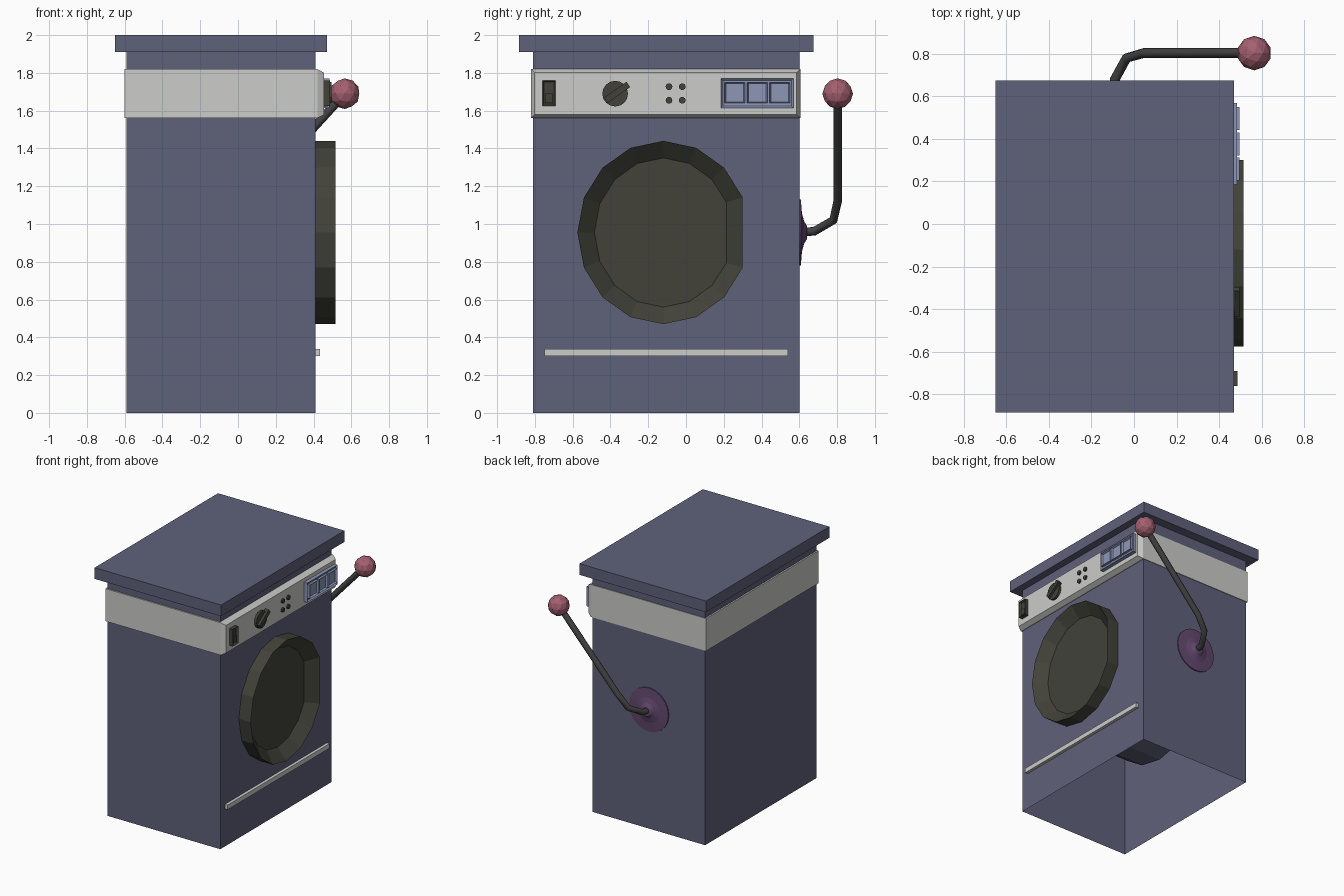
import bpy, bmesh, math
from mathutils import Vector, Matrix

cube = bpy.data.objects.get("Cube")
if cube:
    bpy.data.objects.remove(cube, do_unlink=True)


def material(name, r, g, b):
    lin = [((c / 255 + 0.055) / 1.055) ** 2.4 for c in (r, g, b)] + [1]
    m = bpy.data.materials.new(name)
    m.use_nodes = True
    m.diffuse_color = lin
    m.node_tree.nodes["Principled BSDF"].inputs["Base Color"].default_value = lin
    return m


NAVY = material("slate blue", 95, 97, 122)
GREY = material("light grey", 204, 204, 202)
DARK = material("dark olive", 66, 66, 58)
LILAC = material("pale blue", 140, 150, 182)
PINK = material("dusty pink", 164, 96, 112)
PURPLE = material("plum", 98, 72, 110)
STEEL = material("dark steel", 66, 66, 66)


def finish(bm, name, mat):
    bmesh.ops.recalc_face_normals(bm, faces=bm.faces)
    mesh = bpy.data.meshes.new(name)
    bm.to_mesh(mesh)
    bm.free()
    mesh.materials.append(mat)
    ob = bpy.data.objects.new(name, mesh)
    bpy.context.collection.objects.link(ob)
    return ob


def box_mesh(x, y, z):
    bm = bmesh.new()
    bmesh.ops.create_cube(bm, size=1)
    for v in bm.verts:
        v.co = Vector([(lo + hi) / 2 + c * (hi - lo) for c, (lo, hi) in zip(v.co, (x, y, z))])
    return bm


def box(name, mat, x, y, z):
    return finish(box_mesh(x, y, z), name, mat)


def facing(bm, axis, sign):
    bm.normal_update()
    return [f for f in bm.faces if f.normal[axis] * sign > 0.9]


def disc(name, mat, x, y, z, r, sides):
    """Short cylinder along x."""
    bm = bmesh.new()
    place = Matrix.Translation(((x[0] + x[1]) / 2, y, z)) @ Matrix.Rotation(math.pi / 2, 4, 'Y')
    bmesh.ops.create_cone(bm, cap_ends=True, segments=sides, radius1=r, radius2=r,
                          depth=x[1] - x[0], matrix=place)
    return finish(bm, name, mat)


# Cabinet, open underneath, with overhanging lid
bm = box_mesh((-0.59, 0.41), (-0.81, 0.60), (0, 1.92))
bmesh.ops.delete(bm, geom=facing(bm, 2, -1), context='FACES')
finish(bm, "cabinet", NAVY)
box("lid", NAVY, (-0.65, 0.47), (-0.885, 0.675), (1.91, 2.0))

# Wraparound band with a chamfered control face
bm = box_mesh((-0.602, 0.42), (-0.82, 0.605), (1.56, 1.82))
front = facing(bm, 0, 1)
bmesh.ops.inset_region(bm, faces=front, thickness=0.027)
bmesh.ops.translate(bm, verts=front[0].verts, vec=(0.035, 0, 0))
finish(bm, "control_band", GREY)
box("trim_strip", GREY, (0.40, 0.434), (-0.75, 0.54), (0.30, 0.337))

# Round door with a flat hinge side and a sunken middle
bm = bmesh.new()
angles = [i * math.pi / 8 for i in range(1, 16)]
ring = [bm.verts.new((0.405, -0.12 + 0.455 * math.cos(a), 0.955 + 0.485 * math.sin(a)))
        for a in angles]
base = bm.faces.new(ring)
body = bmesh.ops.extrude_face_region(bm, geom=[base])["geom"]
bmesh.ops.translate(bm, verts=[g for g in body if isinstance(g, bmesh.types.BMVert)], vec=(0.11, 0, 0))
bmesh.ops.recalc_face_normals(bm, faces=bm.faces)
pane = [g for g in body if isinstance(g, bmesh.types.BMFace)]
bmesh.ops.inset_region(bm, faces=pane, thickness=0.09)
bmesh.ops.translate(bm, verts=pane[0].verts, vec=(-0.08, 0, 0))
finish(bm, "door", DARK)
disc("tub", NAVY, (-0.35, 0.40), -0.12, 0.955, 0.53, 16)

# Power switch with a sunken rocker
bm = box_mesh((0.45, 0.486), (-0.76, -0.69), (1.625, 1.76))
front = facing(bm, 0, 1)
bmesh.ops.inset_region(bm, faces=front, thickness=0.013)
bmesh.ops.translate(bm, verts=front[0].verts, vec=(-0.015, 0, 0))
finish(bm, "power_switch", DARK)
box("switch_rocker", DARK, (0.45, 0.48), (-0.745, -0.705), (1.64, 1.69))

# Dial and its pointer
disc("dial", DARK, (0.45, 0.475), -0.375, 1.69, 0.068, 16)
bm = box_mesh((0.46, 0.495), (-0.06, 0.085), (-0.017, 0.017))
bmesh.ops.rotate(bm, verts=bm.verts, matrix=Matrix.Rotation(math.radians(35), 3, 'X'))
bmesh.ops.translate(bm, verts=bm.verts, vec=(0, -0.375, 1.69))
finish(bm, "dial_pointer", DARK)

# Four small buttons
for y in (-0.09, -0.02):
    for z in (1.655, 1.727):
        disc("button", DARK, (0.45, 0.468), y, z, 0.018, 10)

# Display with three framed windows
bm = box_mesh((0.45, 0.485), (0.185, 0.568), (1.615, 1.77))
front = facing(bm, 0, 1)
bmesh.ops.inset_region(bm, faces=front, thickness=0.015)
bmesh.ops.translate(bm, verts=front[0].verts, vec=(-0.01, 0, 0))
finish(bm, "display", LILAC)
for i in range(3):
    y = 0.258 + i * 0.119
    bm = box_mesh((0.46, 0.495), (y - 0.054, y + 0.054), (1.64, 1.75))
    front = facing(bm, 0, 1)
    bmesh.ops.inset_region(bm, faces=front, thickness=0.01)
    bmesh.ops.translate(bm, verts=front[0].verts, vec=(-0.015, 0, 0))
    finish(bm, "display_window", LILAC)

# Flared lever mount, turned around the y axis
bm = bmesh.new()
profile = [(0.175, 0.598), (0.175, 0.608), (0.10, 0.614), (0.06, 0.625), (0.035, 0.64), (0, 0.64)]
pts = [bm.verts.new((r, y, 0)) for r, y in profile]
edges = [bm.edges.new(p) for p in zip(pts, pts[1:])]
bmesh.ops.spin(bm, geom=pts + edges, cent=(0, 0, 0), axis=(0, 1, 0),
               angle=math.tau, steps=20, use_duplicate=False)
bmesh.ops.remove_doubles(bm, verts=bm.verts, dist=0.0005)
bmesh.ops.translate(bm, verts=bm.verts, vec=(-0.095, 0, 0.955))
finish(bm, "lever_mount", PURPLE)

# Bent lever rod
curve = bpy.data.curves.new("lever_rod", 'CURVE')
curve.dimensions = '3D'
curve.bevel_depth = 0.023
curve.bevel_resolution = 2
curve.use_fill_caps = True
path = [(-0.1, 0.60, 0.955), (-0.09, 0.68, 0.962), (-0.035, 0.78, 1.02),
        (0.045, 0.803, 1.12), (0.565, 0.803, 1.69)]
spline = curve.splines.new('POLY')
spline.points.add(len(path) - 1)
for point, co in zip(spline.points, path):
    point.co = (*co, 1)
curve.materials.append(STEEL)
bpy.context.collection.objects.link(bpy.data.objects.new("lever_rod", curve))

# Faceted lever ball
bm = bmesh.new()
bmesh.ops.create_icosphere(bm, subdivisions=2, radius=0.081, matrix=Matrix.Translation((0.565, 0.803, 1.69)))
finish(bm, "lever_ball", PINK)
